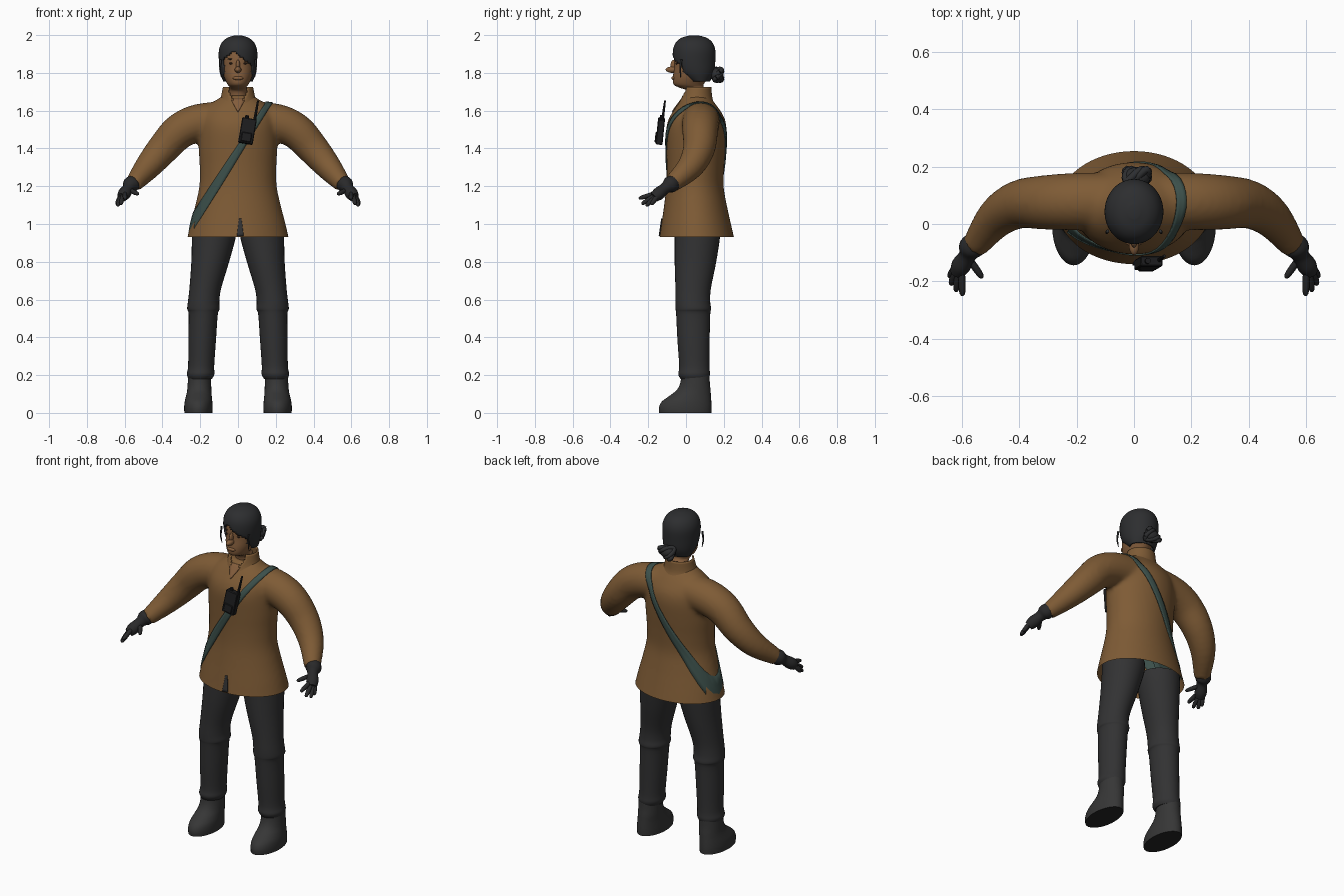
import bpy, bmesh, math
from mathutils import Vector, Matrix
from mathutils.bvhtree import BVHTree

if "Cube" in bpy.data.objects:
    bpy.data.objects.remove(bpy.data.objects["Cube"])


def material(name, r, g, b):
    m = bpy.data.materials.new(name)
    m.use_nodes = True
    m.diffuse_color = (r, g, b, 1)
    node = m.node_tree.nodes["Principled BSDF"]
    node.inputs["Base Color"].default_value = (r, g, b, 1)
    node.inputs["Roughness"].default_value = 0.8
    return m


COAT = material("coat brown", .21, .105, .036)
SKIN = material("skin", .23, .11, .045)
CLOTH = material("trouser charcoal", .032, .032, .033)
BOOT = material("boot grey", .037, .037, .037)
SOLE = material("sole black", .018, .018, .018)
HAIR = material("hair black", .026, .027, .029)
GLOVE = material("glove black", .022, .022, .023)
STRAP = material("strap green", .045, .08, .07)
RADIO = material("radio black", .012, .012, .013)
FEATURE = material("eye brown", .05, .025, .014)


def finish(name, bm, *mats, angle=50):
    bmesh.ops.recalc_face_normals(bm, faces=bm.faces)
    me = bpy.data.meshes.new(name)
    bm.to_mesh(me)
    bm.free()
    ob = bpy.data.objects.new(name, me)
    bpy.context.collection.objects.link(ob)
    for m in mats:
        me.materials.append(m)
    bpy.ops.object.select_all(action="DESELECT")
    ob.select_set(True)
    bpy.context.view_layer.objects.active = ob
    bpy.ops.object.shade_smooth_by_angle(angle=math.radians(angle))
    return ob


def curve_through(pts, k=4):
    """Smooth interpolation through tuples of any length."""
    pts = [Vector(p) for p in pts]
    out = []
    for i in range(len(pts) - 1):
        a, b, c, d = pts[max(i - 1, 0)], pts[i], pts[i + 1], pts[min(i + 2, len(pts) - 1)]
        for j in range(k):
            t = j / k
            out.append(b + (c - a) * (t / 2) + (a * 2 - b * 5 + c * 4 - d) * (t * t / 2)
                       + (b * 3 - a - c * 3 + d) * (t ** 3 / 2))
    return out + [pts[-1]]


def bridge(bm, rings, caps=True):
    rows = [[bm.verts.new(p) for p in ring] for ring in rings]
    n = len(rows[0])
    for a, b in zip(rows, rows[1:]):
        for i in range(n):
            bm.faces.new((a[i], a[(i + 1) % n], b[(i + 1) % n], b[i]))
    if caps:
        bm.faces.new(rows[0][::-1])
        bm.faces.new(rows[-1])


def loft(bm, rows, n=32, k=4, caps=True):
    """Rows of z, centre x, centre y, radius x, radius y."""
    angles = [math.tau * i / n for i in range(n)]
    bridge(bm, [[(cx + rx * math.cos(t), cy + ry * math.sin(t), z) for t in angles]
                for z, cx, cy, rx, ry in curve_through(rows, k)], caps)


def tube(bm, pts, side=1, n=20, k=4):
    """Points of x, y, z, radius; side -1 mirrors the tube."""
    path = curve_through(pts, k)
    pos = [Vector((p[0], p[1], p[2])) for p in path]
    rings = []
    for i, p in enumerate(path):
        way = pos[min(i + 1, len(pos) - 1)] - pos[max(i - 1, 0)]
        q = way.to_track_quat("Z", "Y")
        ring = [pos[i] + q @ Vector((math.cos(math.tau * j / n), math.sin(math.tau * j / n), 0)) * p[3]
                for j in range(n)]
        rings.append([(v.x * side, v.y, v.z) for v in ring])
    bridge(bm, rings)


def ball(bm, loc, size):
    bmesh.ops.create_uvsphere(bm, u_segments=20, v_segments=12, radius=1,
                              matrix=Matrix.Translation(loc) @ Matrix.Diagonal((*size, 1)))


# Coat: body and sleeves fused, then trimmed level at the hem
bm = bmesh.new()
loft(bm, [(z, 0, cy, rx, ry) for z, cy, rx, ry in (
    (.87, .058, .283, .208), (.93, .057, .268, .197), (1.0, .054, .252, .184),
    (1.1, .05, .226, .166), (1.2, .047, .205, .152), (1.3, .05, .203, .152),
    (1.4, .053, .208, .157), (1.5, .055, .208, .16), (1.56, .057, .203, .147),
    (1.61, .058, .178, .117), (1.65, .057, .125, .087), (1.68, .056, .08, .062))], n=48)
for s in (1, -1):
    tube(bm, [(.08, .08, 1.55, .1), (.21, .078, 1.535, .1), (.31, .075, 1.49, .095),
              (.4, .068, 1.395, .085), (.48, .02, 1.3, .07), (.555, -.078, 1.21, .046)], s)
coat = finish("coat", bm, COAT)
remesh = coat.modifiers.new("fuse", "REMESH")
remesh.mode = "VOXEL"
remesh.voxel_size = .012
soften = coat.modifiers.new("soften", "SMOOTH")
soften.factor = .5
soften.iterations = 6
fused = bpy.data.meshes.new_from_object(coat.evaluated_get(bpy.context.evaluated_depsgraph_get()))
bpy.data.objects.remove(coat)
bm = bmesh.new()
bm.from_mesh(fused)
bmesh.ops.bisect_plane(bm, geom=bm.verts[:] + bm.edges[:] + bm.faces[:], plane_co=(0, 0, .93),
                       plane_no=(0, 0, -1), clear_outer=True)
surface = BVHTree.FromBMesh(bm)
coat = finish("coat", bm, COAT, angle=60)


def plate(name, rows, mat, closed=False):
    """Thin sheet laid on the coat; each row is a list of ray (origin, direction)."""
    bm = bmesh.new()
    grid = []
    for row in rows:
        hits = [(surface.ray_cast(o, d)[0], d) for o, d in row]
        grid.append([bm.verts.new(h - d * .003) for h, d in hits if h])
    pairs = list(zip(grid, grid[1:])) + ([(grid[-1], grid[0])] if closed else [])
    for a, b in pairs:
        for i in range(min(len(a), len(b)) - 1):
            bm.faces.new((a[i], a[i + 1], b[i + 1], b[i]))
    ob = finish(name, bm, mat)
    thick = ob.modifiers.new("thickness", "SOLIDIFY")
    thick.thickness = .006
    thick.offset = 0


# Strap looping from the left shoulder to the right hip
along, across, back = Vector((.538, 0, .843)), Vector((.843, 0, -.538)), Vector((0, 1, 0))
middle = Vector((0, .055, 1.385))
loop = []
for i in range(72):
    t = math.tau * i / 72
    out = along * math.cos(t) + back * math.sin(t)
    half = .02 - .004 * math.cos(t)
    loop.append([(middle + across * half * s + out * .5, -out) for s in (-1, -.33, .33, 1)])
plate("shoulder_strap", loop, STRAP, closed=True)


def front_wedge(name, x, z0, z1, w0, w1, mat):
    plate(name, [[(Vector((x + s * (w0 + (w1 - w0) * j / 6), -1, z0 + (z1 - z0) * j / 6)), back)
                  for s in (-1, -.5, 0, .5, 1)] for j in range(7)], mat)


front_wedge("neck_opening", 0, 1.595, 1.665, .002, .042, SKIN)
front_wedge("hem_slit", .012, .936, 1.03, .018, .006, CLOTH)

# Standing collar, open at the throat
bm = bmesh.new()
loft(bm, [(1.63, 0, .055, .115, .1), (1.665, 0, .055, .093, .085), (1.725, 0, .06, .08, .074)],
     n=48, caps=False)
gap = [f for f in bm.faces if f.calc_center_median().y < 0
       and abs(f.calc_center_median().x) < .01 + (f.calc_center_median().z - 1.63) * .55]
bmesh.ops.delete(bm, geom=gap, context="FACES")
collar = finish("collar", bm, COAT)
collar.modifiers.new("thickness", "SOLIDIFY").thickness = .008

# Legs and boots
for s, label in ((1, "left"), (-1, "right")):
    bm = bmesh.new()
    loft(bm, [(z, s * cx, cy, rx, ry) for z, cx, cy, rx, ry in (
        (.18, .2, .045, .062, .074), (.205, .198, .043, .073, .084), (.25, .195, .044, .069, .08),
        (.38, .19, .04, .073, .085), (.52, .184, .038, .077, .09), (.55, .183, .039, .086, .094),
        (.59, .182, .036, .083, .092), (.66, .173, .038, .084, .094), (.8, .147, .05, .1, .11),
        (.93, .128, .06, .116, .12), (.98, .126, .06, .116, .12))])
    finish(label + "_trouser_leg", bm, CLOTH)
    bm = bmesh.new()
    loft(bm, [(z, s * cx, cy, rx, ry) for z, cx, cy, rx, ry in (
        (0, .21, -.004, .074, .138), (.03, .21, -.004, .075, .139), (.06, .209, .003, .073, .131),
        (.09, .207, .022, .068, .11), (.12, .205, .04, .064, .09), (.16, .204, .048, .062, .078),
        (.22, .203, .05, .06, .074))])
    bm.normal_update()
    for f in bm.faces:
        f.material_index = int(f.calc_center_median().z < .001)
    finish(label + "_boot", bm, BOOT, SOLE)

    # Glove: cuff, palm, fingers and thumb
    bm = bmesh.new()
    tube(bm, [(.55, -.062, 1.222, .04), (.568, -.085, 1.207, .044), (.58, -.11, 1.19, .03),
              (.602, -.145, 1.16, .034), (.615, -.17, 1.14, .026)], s, n=16)
    for base, tip in (((.622, -.15, 1.15), (.643, -.185, 1.102)),
                      ((.618, -.16, 1.145), (.638, -.212, 1.095)),
                      ((.61, -.17, 1.148), (.62, -.235, 1.105)),
                      ((.6, -.17, 1.16), (.597, -.25, 1.135)),
                      ((.575, -.12, 1.18), (.527, -.188, 1.158))):
        a, b = Vector(base), Vector(tip)
        tube(bm, [(*a, .012), (*a.lerp(b, .6), .0125), (*a.lerp(b, .92), .009), (*b, .003)], s, n=10, k=2)
    finish(label + "_glove", bm, GLOVE)

# Head with neck, nose, lips
bm = bmesh.new()
loft(bm, [(z, 0, cy, rx, ry) for z, cy, rx, ry in (
    (1.62, .062, .052, .056), (1.7, .06, .048, .05), (1.722, .03, .044, .066),
    (1.74, .014, .056, .08), (1.78, .025, .074, .094), (1.83, .036, .083, .098),
    (1.88, .04, .085, .099), (1.93, .044, .078, .092), (1.97, .045, .05, .06))])
ball(bm, (0, -.072, 1.817), (.018, .036, .017))
ball(bm, (0, -.062, 1.84), (.011, .02, .03))
ball(bm, (0, -.067, 1.772), (.028, .01, .01))
finish("head", bm, SKIN)
bm = bmesh.new()
for s in (1, -1):
    ball(bm, (s * .034, -.049, 1.85), (.015, .006, .005))
    ball(bm, (s * .036, -.047, 1.873), (.02, .006, .004))
finish("eyes_and_brows", bm, FEATURE)

# Hair cap with a parted opening for the face
bm = bmesh.new()
loft(bm, [(z, 0, cy, rx, ry) for z, cy, rx, ry in (
    (1.755, .072, .078, .055), (1.8, .053, .094, .096), (1.86, .044, .101, .111),
    (1.92, .043, .101, .112), (1.96, .043, .086, .097), (1.985, .043, .058, .068),
    (1.998, .043, .02, .024))], n=64, k=6)
face = []
for f in bm.faces:
    c = f.calc_center_median()
    if (c.y < -.018 and c.z < 1.915 - .75 * abs(c.x + .025)) or (c.y < .01 and c.z < 1.79) or c.z < 1.756:
        face.append(f)
bmesh.ops.delete(bm, geom=face, context="FACES")
hair = finish("hair", bm, HAIR)
hair.modifiers.new("thickness", "SOLIDIFY").thickness = .012

# Bun and loose side strands
bm = bmesh.new()
ball(bm, (.01, .162, 1.79), (.047, .036, .037))
for tilt in (-.5, .5):
    ring = [(.01 + .04 * math.cos(a), .17 + .02 * math.sin(a * 2 + tilt),
             1.79 + .03 * math.sin(a + tilt), .013) for a in (math.tau * i / 12 for i in range(13))]
    tube(bm, ring, n=8, k=2)
for s in (1, -1):
    tube(bm, [(.092, -.025, 1.87, .006), (.095, -.03, 1.82, .005), (.088, -.028, 1.775, .002)], s, n=8)
finish("hair_bun", bm, HAIR)

# Radio clipped to the chest, with antenna and knob
bm = bmesh.new()
for loc, size in (((0, 0, 0), (.078, .036, .135)), ((0, -.02, -.035), (.055, .008, .05))):
    bmesh.ops.create_cube(bm, matrix=Matrix.Translation(loc) @ Matrix.Diagonal((*size, 1)))
bmesh.ops.bevel(bm, geom=bm.edges[:], offset=.004, segments=1, affect="EDGES")
tube(bm, [(.028, .004, .06, .008), (.028, .006, .1, .007), (.028, .008, .17, .005)], n=10)
tube(bm, [(-.015, 0, .06, .01), (-.015, 0, .082, .01)], n=10, k=1)
bm.transform(Matrix.Translation((.05, -.136, 1.492)) @ Matrix.Rotation(.17, 4, "Y")
             @ Matrix.Rotation(-.1, 4, "X"))
finish("radio", bm, RADIO, angle=30)
